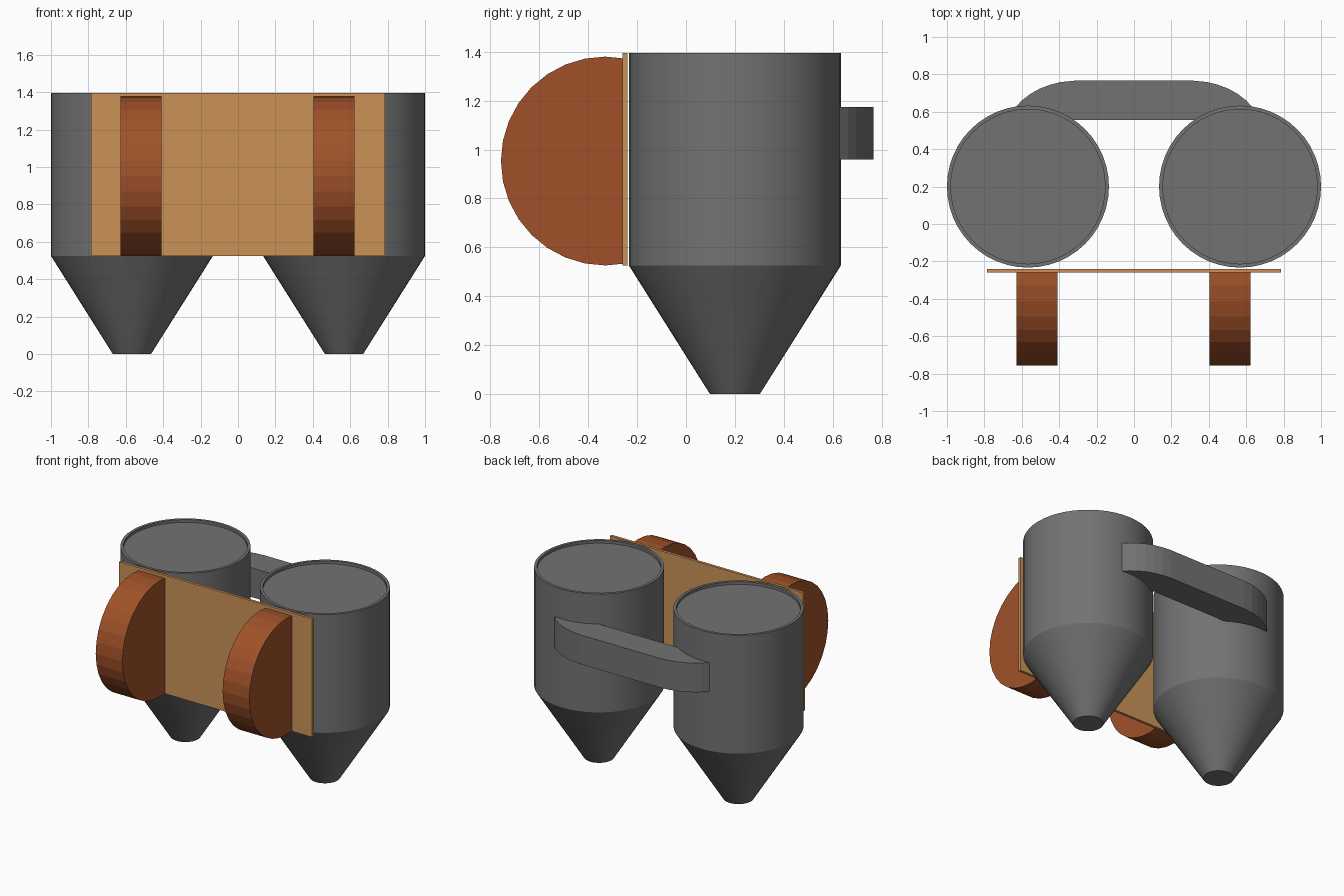
import bpy, bmesh, math

if "Cube" in bpy.data.objects:
    bpy.data.objects.remove(bpy.data.objects["Cube"])


def material(name, rgb):
    m = bpy.data.materials.new(name)
    m.diffuse_color = (*rgb, 1)
    m.use_nodes = True
    m.node_tree.nodes["Principled BSDF"].inputs["Base Color"].default_value = m.diffuse_color
    return m


GREY = material("dark grey metal", (0.17, 0.17, 0.17))
TAN = material("tan board", (0.60, 0.29, 0.097))
BROWN = material("brown leather", (0.35, 0.083, 0.022))


def finish(name, bm, mat, smooth=False):
    bmesh.ops.recalc_face_normals(bm, faces=bm.faces[:])
    mesh = bpy.data.meshes.new(name)
    bm.to_mesh(mesh)
    bm.free()
    mesh.materials.append(mat)
    ob = bpy.data.objects.new(name, mesh)
    bpy.context.collection.objects.link(ob)
    if smooth:
        bpy.ops.object.select_all(action='DESELECT')
        ob.select_set(True)
        bpy.context.view_layer.objects.active = ob
        bpy.ops.object.shade_smooth_by_angle(angle=math.radians(30))
    return ob


def lathe(name, profile, cx, cy, mat, sides=48):
    """Closed solid turned around a vertical axis from (radius, z) pairs."""
    bm = bmesh.new()
    rings = [[bm.verts.new((cx + r * math.cos(2 * math.pi * i / sides),
                            cy + r * math.sin(2 * math.pi * i / sides), z))
              for i in range(sides)] for r, z in profile]
    for a, b in zip(rings, rings[1:]):
        for i in range(sides):
            j = (i + 1) % sides
            bm.faces.new((a[i], a[j], b[j], b[i]))
    bm.faces.new(rings[0])
    bm.faces.new(rings[-1])
    return finish(name, bm, mat, smooth=True)


def extrude(name, outline, offset, mat):
    """Solid made by pushing a flat outline along an offset."""
    bm = bmesh.new()
    face = bm.faces.new([bm.verts.new(p) for p in outline])
    new = bmesh.ops.extrude_face_region(bm, geom=[face])["geom"]
    bmesh.ops.translate(bm, vec=offset,
                        verts=[v for v in new if isinstance(v, bmesh.types.BMVert)])
    return finish(name, bm, mat)


# Twin tanks: nozzle cone, straight wall, thin rim, recessed lid
TANK = [(0.102, 0), (0.433, 0.525), (0.433, 1.395), (0.413, 1.395), (0.413, 1.375)]
for side, cx in (("left", -0.567), ("right", 0.567)):
    lathe(side + "_tank", TANK, cx, 0.2, GREY)

# Back board
extrude("back_board", [(-0.785, -0.26, 0.525), (0.785, -0.26, 0.525),
                       (0.785, -0.26, 1.395), (-0.785, -0.26, 1.395)],
        (0, 0.02, 0), TAN)

# Shoulder straps: open hoops whose ends meet the board
CY, CZ, END = -0.33, 0.953, -0.25


def hoop(r, x):
    a = math.acos((END - CY) / r)
    step = math.pi / 16
    angles = [a] + [k * step for k in range(7, 26)] + [2 * math.pi - a]
    return [(x, CY + r * math.cos(t), CZ + r * math.sin(t)) for t in angles]


for side, x in (("left", -0.627), ("right", 0.405)):
    extrude(side + "_strap", hoop(0.427, x) + hoop(0.406, x)[::-1],
            (0.217, 0, 0), BROWN)

# Rear handle: straight bar with rounded ends sunk into the tanks
half = [(0.32, 0.555), (0.60, 0.58), (0.63, 0.628), (0.597, 0.663), (0.555, 0.695),
        (0.505, 0.723), (0.45, 0.744), (0.39, 0.759), (0.32, 0.766)]
outline = half + [(-x, y) for x, y in reversed(half)]
extrude("rear_handle", [(x, y, 0.96) for x, y in outline], (0, 0, 0.215), GREY)
